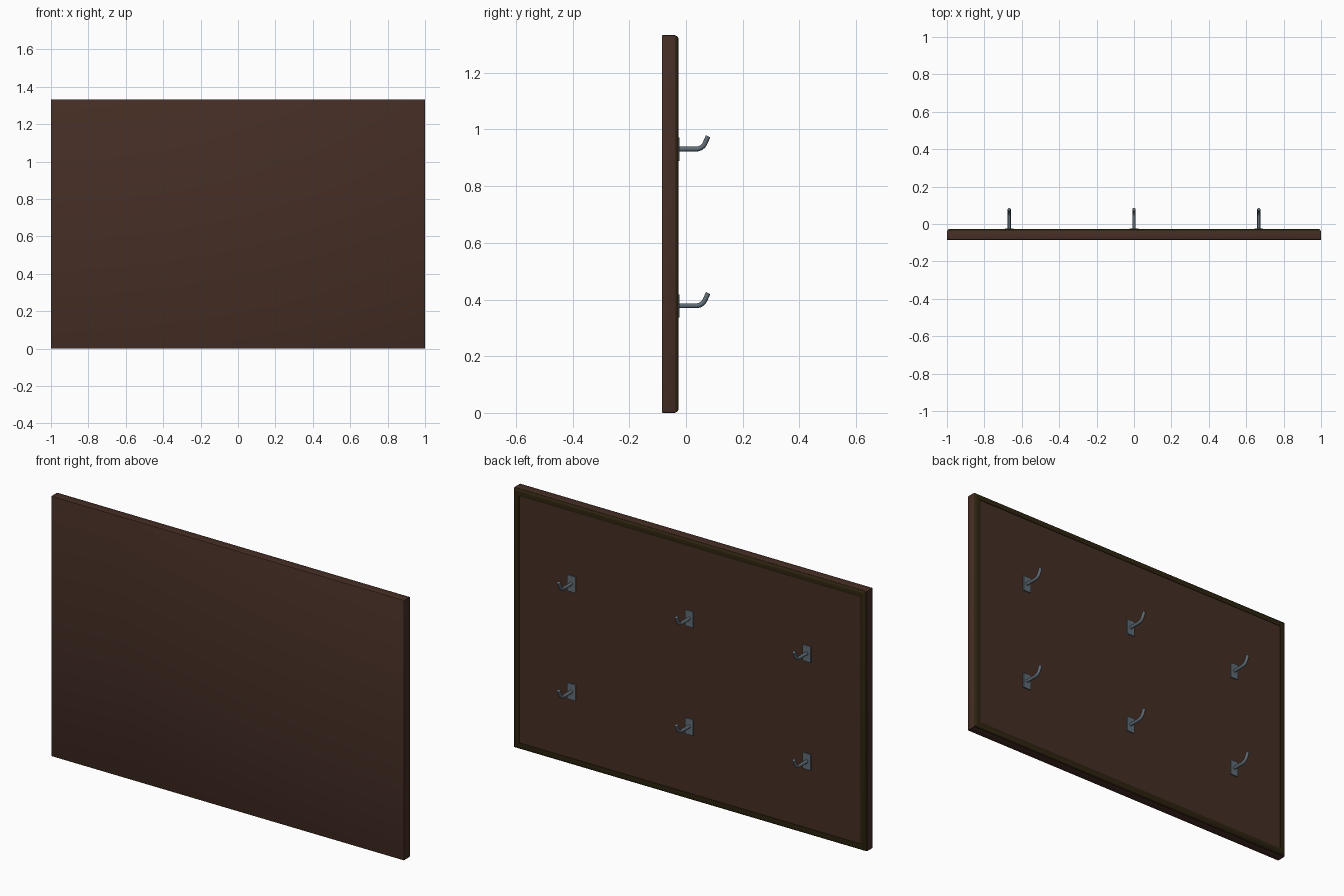
import bpy, bmesh, math
from mathutils import Vector

if "Cube" in bpy.data.objects:
    bpy.data.objects.remove(bpy.data.objects["Cube"])

W, H = 1.0, 1.333          # half width, height
Y_FRONT, Y_EDGE, Y_PANEL = -0.085, -0.037, -0.029


def material(name, rgb):
    m = bpy.data.materials.new(name)
    m.diffuse_color = (*rgb, 1)
    m.use_nodes = True
    m.node_tree.nodes["Principled BSDF"].inputs["Base Color"].default_value = m.diffuse_color
    return m


brown = material("dark_brown_wood", (0.060, 0.027, 0.018))
olive = material("dark_olive_trim", (0.026, 0.017, 0.005))
steel = material("blue_grey_metal", (0.115, 0.150, 0.180))


def finish(name, bm, mat, angle=35):
    bmesh.ops.recalc_face_normals(bm, faces=bm.faces)
    me = bpy.data.meshes.new(name)
    bm.to_mesh(me)
    bm.free()
    me.materials.append(mat)
    ob = bpy.data.objects.new(name, me)
    bpy.context.collection.objects.link(ob)
    bpy.ops.object.select_all(action='DESELECT')
    ob.select_set(True)
    bpy.context.view_layer.objects.active = ob
    bpy.ops.object.shade_smooth_by_angle(angle=math.radians(angle))
    return ob


def box(name, lo, hi, mat, bevel=0.0):
    bm = bmesh.new()
    bmesh.ops.create_cube(bm, size=1)
    lo, hi = Vector(lo), Vector(hi)
    for v in bm.verts:
        v.co = Vector(((lo[i] + hi[i]) / 2 + v.co[i] * (hi[i] - lo[i]) for i in range(3)))
    if bevel:
        bmesh.ops.bevel(bm, geom=bm.edges[:], offset=bevel, segments=2,
                        profile=0.5, affect='EDGES')
    return finish(name, bm, mat)


# main board and the back panel inside the trim
box("board", (-W, Y_FRONT, 0), (W, Y_EDGE, H), brown, 0.003)
box("back_panel", (-W + 0.02, Y_EDGE - 0.01, 0.02), (W - 0.02, Y_PANEL, H - 0.02), brown)

# mitred rounded trim round the back edge: (inset from edge, y)
profile = [(0.002, Y_EDGE - 0.003), (0.002, -0.035), (0.005, -0.030), (0.010, -0.027),
           (0.016, -0.0258), (0.030, -0.0258), (0.034, -0.027), (0.036, Y_PANEL - 0.003)]
bm = bmesh.new()
rings = []
for sx, sz in ((-1, -1), (1, -1), (1, 1), (-1, 1)):
    rings.append([bm.verts.new((sx * (W - d), y, H / 2 + sz * (H / 2 - d))) for d, y in profile])
n = len(profile)
for k in range(4):
    a, b = rings[k], rings[(k + 1) % 4]
    for i in range(n):
        j = (i + 1) % n
        bm.faces.new((a[i], a[j], b[j], b[i]))
finish("edge_trim", bm, olive)


# hook arm: round bar swept along a path in the yz plane
def hook_arm(name, x, z, radius=0.0085, sides=12):
    path = [(-0.027, 0), (0.036, 0)]
    r, bend = 0.034, math.radians(66)
    path += [(0.036 + r * math.sin(bend * t / 6), r - r * math.cos(bend * t / 6))
             for t in range(1, 7)]
    y, h = path[-1]
    path.append((y + 0.027 * math.cos(bend), h + 0.027 * math.sin(bend)))
    bm = bmesh.new()
    prev = None
    for i, (y, h) in enumerate(path):
        p, q = path[max(i - 1, 0)], path[min(i + 1, len(path) - 1)]
        t = Vector((0, q[0] - p[0], q[1] - p[1])).normalized()
        up = Vector((0, -t.z, t.y))
        ring = []
        for s in range(sides):
            a = 2 * math.pi * s / sides
            off = Vector((1, 0, 0)) * math.cos(a) + up * math.sin(a)
            ring.append(bm.verts.new(Vector((x, y, z + h)) + off * radius))
        if prev:
            for s in range(sides):
                e = (s + 1) % sides
                bm.faces.new((prev[s], prev[e], ring[e], ring[s]))
        if i in (0, len(path) - 1):
            bm.faces.new(ring)
        prev = ring
    finish(name, bm, steel)


# two rows of three hooks
for row, z in (("lower", 0.378), ("upper", 0.931)):
    for side, x in (("left", -0.667), ("middle", 0), ("right", 0.667)):
        box(f"{row}_{side}_hook_plate", (x - 0.023, Y_PANEL - 0.002, z - 0.042),
            (x + 0.023, -0.0235, z + 0.04), steel)
        hook_arm(f"{row}_{side}_hook_arm", x, z)
